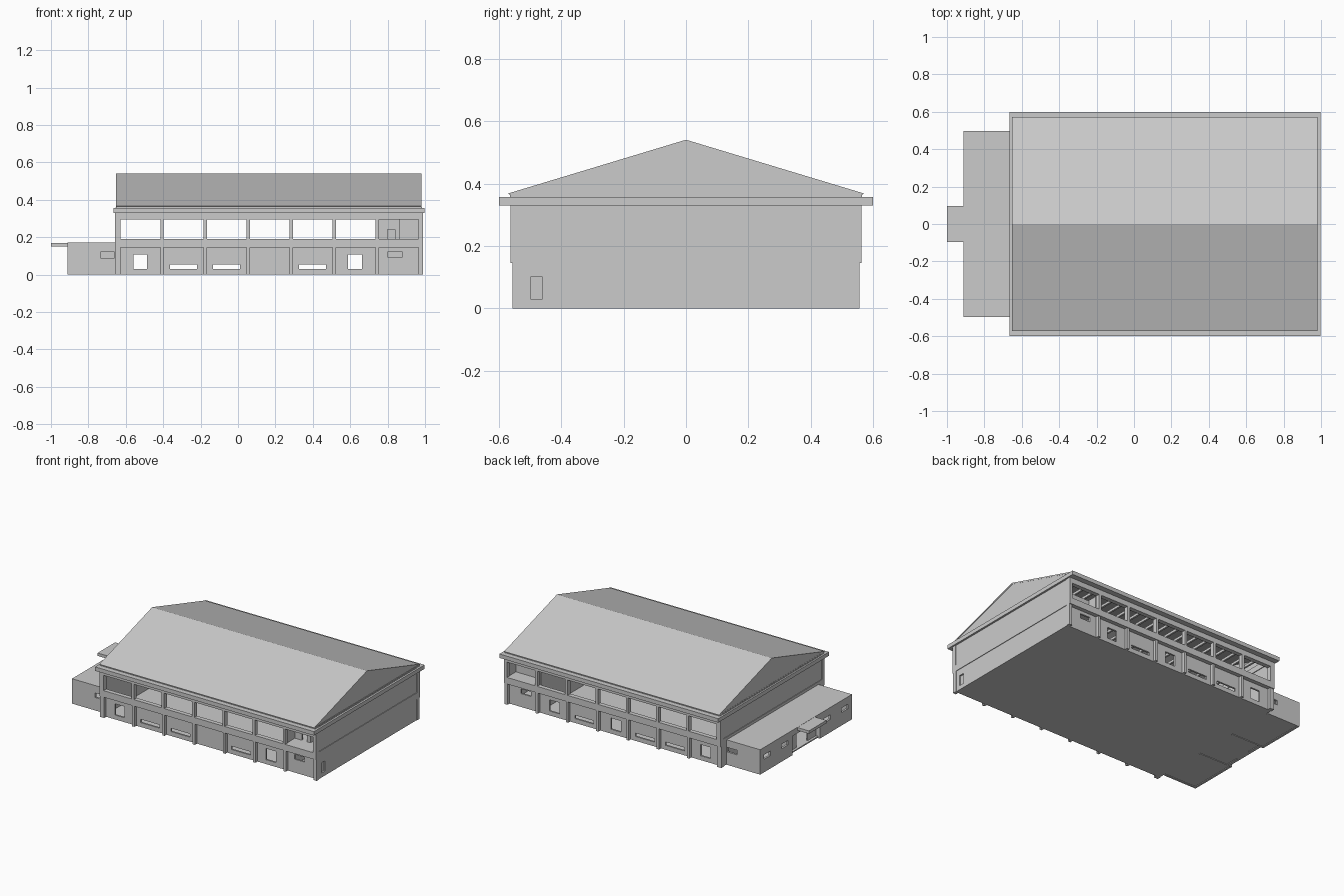
import bpy, bmesh
from mathutils import Vector

if "Cube" in bpy.data.objects:
    bpy.data.objects.remove(bpy.data.objects["Cube"])

def finish(name, bm):
    bmesh.ops.remove_doubles(bm, verts=bm.verts, dist=1e-5)
    bmesh.ops.recalc_face_normals(bm, faces=bm.faces)
    me = bpy.data.meshes.new(name)
    bm.to_mesh(me)
    bm.free()
    ob = bpy.data.objects.new(name, me)
    bpy.context.collection.objects.link(ob)
    return ob

def box(name, x0, x1, y0, y1, z0, z1):
    bm = bmesh.new()
    bmesh.ops.create_cube(bm, size=1)
    for v in bm.verts:
        v.co = Vector(((x0 + x1) / 2 + v.co.x * (x1 - x0),
                       (y0 + y1) / 2 + v.co.y * (y1 - y0),
                       (z0 + z1) / 2 + v.co.z * (z1 - z0)))
    return finish(name, bm)

def pierced(name, axis, d0, d1, u0, u1, w0, w1, holes):
    """Slab between d0 and d1 along an axis, with rectangular holes (u0,u1,w0,w1)."""
    us = sorted({u0, u1} | {h[i] for h in holes for i in (0, 1)})
    ws = sorted({w0, w1} | {h[i] for h in holes for i in (2, 3)})

    def solid(i, j):
        if not (0 <= i < len(us) - 1 and 0 <= j < len(ws) - 1):
            return False
        u, w = (us[i] + us[i + 1]) / 2, (ws[j] + ws[j + 1]) / 2
        return not any(h[0] < u < h[1] and h[2] < w < h[3] for h in holes)

    def co(u, w, d):
        return {'x': (d, u, w), 'y': (u, d, w), 'z': (u, w, d)}[axis]

    bm = bmesh.new()
    def quad(*pts):
        bm.faces.new([bm.verts.new(co(*p)) for p in pts])
    for i in range(len(us) - 1):
        for j in range(len(ws) - 1):
            if not solid(i, j):
                continue
            a, b, c, d = us[i], us[i + 1], ws[j], ws[j + 1]
            for dd in (d0, d1):
                quad((a, c, dd), (b, c, dd), (b, d, dd), (a, d, dd))
            for di, dj, p, q in ((-1, 0, (a, c), (a, d)), (1, 0, (b, c), (b, d)),
                                 (0, -1, (a, c), (b, c)), (0, 1, (a, d), (b, d))):
                if not solid(i + di, j + dj):
                    quad((*p, d0), (*q, d0), (*q, d1), (*p, d1))
    bmesh.ops.remove_doubles(bm, verts=bm.verts, dist=1e-5)
    bmesh.ops.dissolve_limit(bm, angle_limit=0.01, verts=bm.verts, edges=bm.edges)
    return finish(name, bm)

def profile_x(name, pts, x0, x1):
    """Extrude a (y, z) outline along x."""
    bm = bmesh.new()
    f = bm.faces.new([bm.verts.new((x0, y, z)) for y, z in pts])
    r = bmesh.ops.extrude_face_region(bm, geom=[f])
    vs = [g for g in r['geom'] if isinstance(g, bmesh.types.BMVert)]
    bmesh.ops.translate(bm, vec=(x1 - x0, 0, 0), verts=vs)
    return finish(name, bm)

X0, X1 = -0.658, 0.988
bays = [(-0.627 + 0.23 * i, -0.415 + 0.23 * i) for i in range(7)]

# Long sides, mirrored front and back
low_holes = [(-0.56, -0.486, 0.03, 0.107), (-0.364, -0.22, 0.03, 0.053),
             (-0.134, 0.01, 0.03, 0.053), (0.326, 0.47, 0.03, 0.053),
             (0.588, 0.663, 0.03, 0.107), (0.803, 0.878, 0.092, 0.124)]
for s, side in ((-1, "front"), (1, "back")):
    def Y(a, b):
        return sorted((s * a, s * b))
    extra = [(0.12, 0.195, 0.03, 0.107)] if s > 0 else []
    pierced(side + "_lower_wall", 'y', *Y(0.523, 0.535), X0 + .006, X1 - .006, 0, 0.15,
            low_holes + extra)
    # upper gallery frame with the floor band below it
    pierced(side + "_upper_frame", 'y', *Y(0.533, 0.563), X0, X1, 0.145, 0.33,
            [(a, b, 0.19, 0.295) for a, b in bays])
    for i in range(8):
        c0 = X0 if i == 0 else bays[i - 1][1]
        c1 = X1 if i == 7 else bays[i][0]
        box(f"{side}_column_{i}", c0, c1, *Y(0.53, 0.557), 0, 0.147)

# End walls: shallow recessed panels in a frame
for xo, s, side, holes in ((X1, -1, "right", [(-0.50, -0.46, 0.03, 0.10)]),
                           (X0, 1, "left", [])):
    def X(a, b):
        return sorted((xo + s * a, xo + s * b))
    pierced(side + "_wall", 'x', *X(0.004, 0.018), -0.535, 0.535, 0, 0.36, holes)
    box(side + "_band", *X(0, 0.008), -0.533, 0.533, 0.145, 0.19)
box("side_door", X1 - 0.018, X1 - 0.014, -0.50, -0.46, 0.03, 0.10)
box("ground_floor", X0 + .01, X1 - .01, -0.53, 0.53, 0, 0.006)

# Eaves rings
pierced("eaves_slab", 'z', 0.33, 0.357, -0.665, 0.997, -0.6, 0.6, [(-0.635, 0.965, -0.535, 0.535)])
pierced("eaves_step", 'z', 0.357, 0.368, -0.652, 0.982, -0.565, 0.565, [(-0.635, 0.965, -0.535, 0.535)])

# Gable roof shell with closed ends
profile_x("roof_shell", [(-0.573, 0.368), (0, 0.541), (0.573, 0.368), (0.56, 0.362),
                         (0, 0.531), (-0.56, 0.362)], -0.652, 0.98)
for n, a in (("left", -0.651), ("right", 0.971)):
    profile_x(n + "_gable", [(-0.56, 0.364), (0, 0.535), (0.56, 0.364)], a, a + 0.008)

# Ceiling joists seen through the open gallery
for i in range(1, 21):
    x = -0.64 + i * 0.0767
    box(f"ceiling_joist_{i}", x - 0.006, x + 0.006, -0.535, 0.535, 0.335, 0.352)

# Rooms at the right end
box("upper_room_floor", 0.735, 0.97, -0.533, 0.533, 0.165, 0.188)
box("room_side_wall", 0.735, 0.747, -0.523, 0.523, 0.006, 0.30)
box("lower_cross_wall", 0.747, 0.97, -0.006, 0.006, 0.006, 0.165)
pierced("upper_front_partition", 'y', -0.45, -0.44, 0.747, 0.865, 0.188, 0.295,
        [(0.80, 0.84, 0.188, 0.24)])
box("upper_corridor_wall", 0.857, 0.867, -0.44, 0.45, 0.188, 0.295)
box("upper_back_partition", 0.747, 0.97, 0.45, 0.46, 0.188, 0.295)

# Low annex at the left end
EX, EY = -0.912, 0.498
for s, side in ((-1, "front"), (1, "back")):
    y0, y1 = sorted((s * EY, s * (EY - 0.014)))
    pierced(f"annex_{side}_wall", 'y', y0, y1, EX, X0, 0, 0.17, [(-0.736, -0.66, 0.089, 0.12)])
    y0, y1 = sorted((s * 0.15, s * 0.16))
    box(f"annex_{side}_partition", EX + 0.014, X0, y0, y1, 0, 0.155)
wins = [(y - 0.035, y + 0.035, 0.089, 0.12) for y in (-0.42, -0.23, 0.23, 0.42)]
entry = [(-0.15, 0.15, 0, 0.13)]
pierced("annex_end_wall", 'x', EX, EX + 0.014, -EY + 0.014, EY - 0.014, 0, 0.16, wins + entry)
pierced("entrance_doors", 'x', EX + 0.03, EX + 0.04, -0.15, 0.15, 0, 0.155, [(-0.06, 0.06, 0, 0.11)])
box("annex_roof", EX, X0, -EY, EY, 0.155, 0.171)
box("annex_floor", EX + 0.014, X0 + 0.01, -EY + 0.014, EY - 0.014, 0.004, 0.012)
box("entrance_canopy", -1.0, EX, -0.095, 0.095, 0.15, 0.17)
